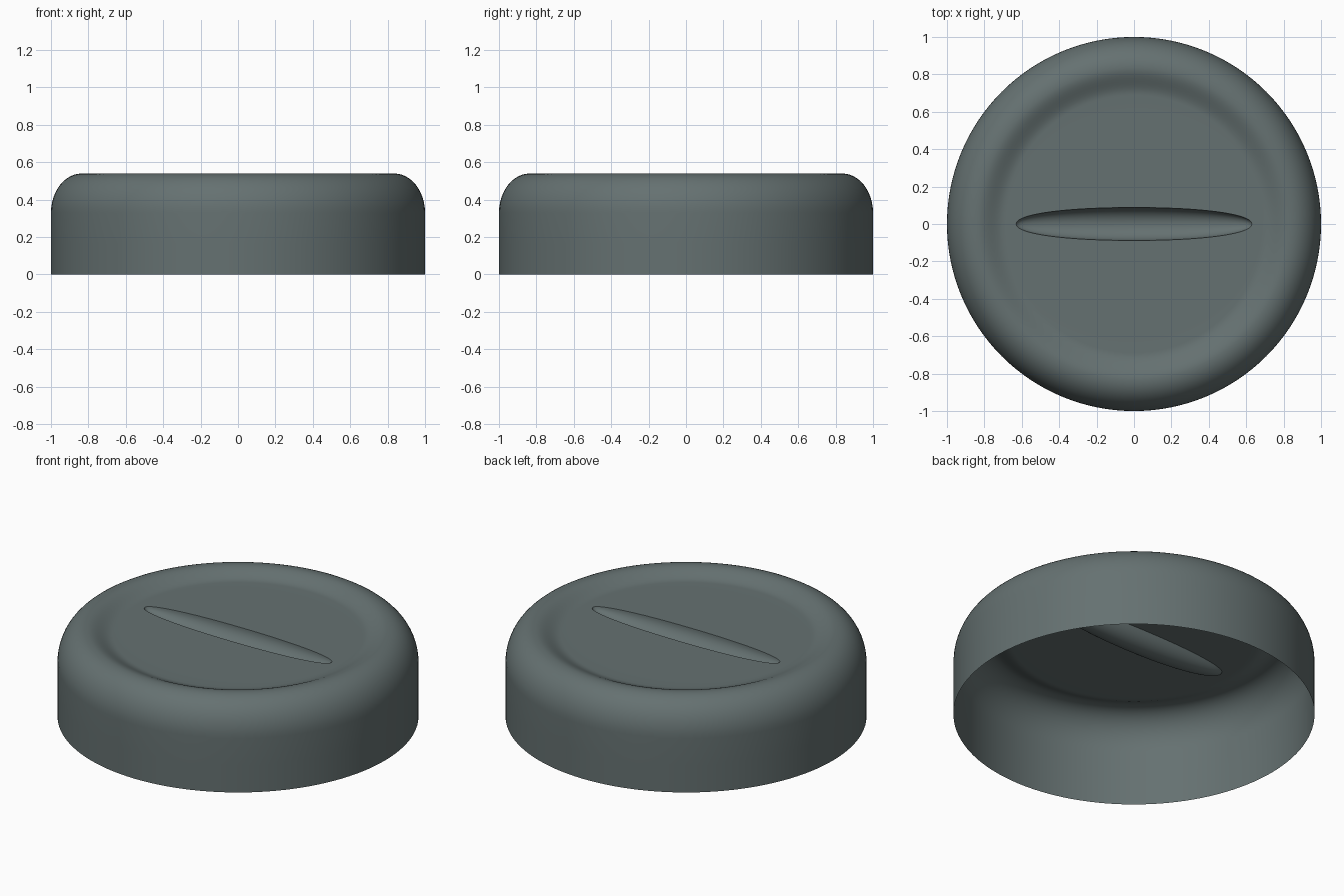
import bpy, bmesh, math

if "Cube" in bpy.data.objects:
    bpy.data.objects.remove(bpy.data.objects["Cube"])

SEG = 128
DISH_Z, RIM_Z = 0.497, 0.54      # dished floor and rim crest heights
DISH_R, CREST_R = 0.69, 0.835    # dish edge and rim crest radii
SLOT_L, SLOT_W, SLOT_D = 0.63, 0.088, 0.085


def spow(v, p):
    return math.copysign(abs(v) ** p, v)


def slot(scale, z):
    """Elongated rounded loop around the finger slot."""
    return [(SLOT_L * scale * spow(math.cos(a), 0.93),
             SLOT_W * scale * spow(math.sin(a), 0.93), z) for a in angles]


def ring(r, z):
    return [(r * math.cos(a), r * math.sin(a), z) for a in angles]


angles = [2 * math.pi * i / SEG for i in range(SEG)]
loops = []

# Scooped slot, from its deepest point up to its sharp edge
for k in range(1, 13):
    t = k / 12 * math.pi / 2
    loops.append(slot(math.sin(t), DISH_Z - SLOT_D * math.cos(t)))

# Flat dish floor blending from the slot outline to a circle
edge, circle = slot(1, DISH_Z), ring(DISH_R, DISH_Z)
for k in range(1, 7):
    f = k / 6
    loops.append([tuple(p + (q - p) * f for p, q in zip(a, b))
                  for a, b in zip(edge, circle)])

# Soft rise from the dish to the rim crest
for k in range(1, 11):
    f = k / 10
    loops.append(ring(DISH_R + (CREST_R - DISH_R) * f,
                      DISH_Z + (RIM_Z - DISH_Z) * (1 - math.cos(math.pi * f)) / 2))

# Rounded shoulder, then the straight skirt, open underneath
for k in range(1, 13):
    t = k / 12 * math.pi / 2
    loops.append(ring(CREST_R + (1 - CREST_R) * math.sin(t),
                      0.33 + (RIM_Z - 0.33) * math.cos(t)))
loops.append(ring(1, 0.165))
loops.append(ring(1, 0))

# Skin the loops into one thin shell
bm = bmesh.new()
centre = bm.verts.new((0, 0, DISH_Z - SLOT_D))
rows = [[bm.verts.new(co) for co in loop] for loop in loops]
for i in range(SEG):
    j = (i + 1) % SEG
    bm.faces.new((centre, rows[0][i], rows[0][j]))
    for inner, outer in zip(rows, rows[1:]):
        bm.faces.new((inner[i], outer[i], outer[j], inner[j]))
mesh = bpy.data.meshes.new("cap_shell")
bm.to_mesh(mesh)
bm.free()

cap = bpy.data.objects.new("cap_shell", mesh)
bpy.context.collection.objects.link(cap)
grey = bpy.data.materials.new("slate_grey")
grey.diffuse_color = (0.13, 0.165, 0.165, 1)
grey.use_nodes = True
grey.node_tree.nodes["Principled BSDF"].inputs["Base Color"].default_value = grey.diffuse_color
mesh.materials.append(grey)

bpy.context.view_layer.objects.active = cap
cap.select_set(True)
bpy.ops.object.shade_smooth_by_angle(angle=math.radians(35))
